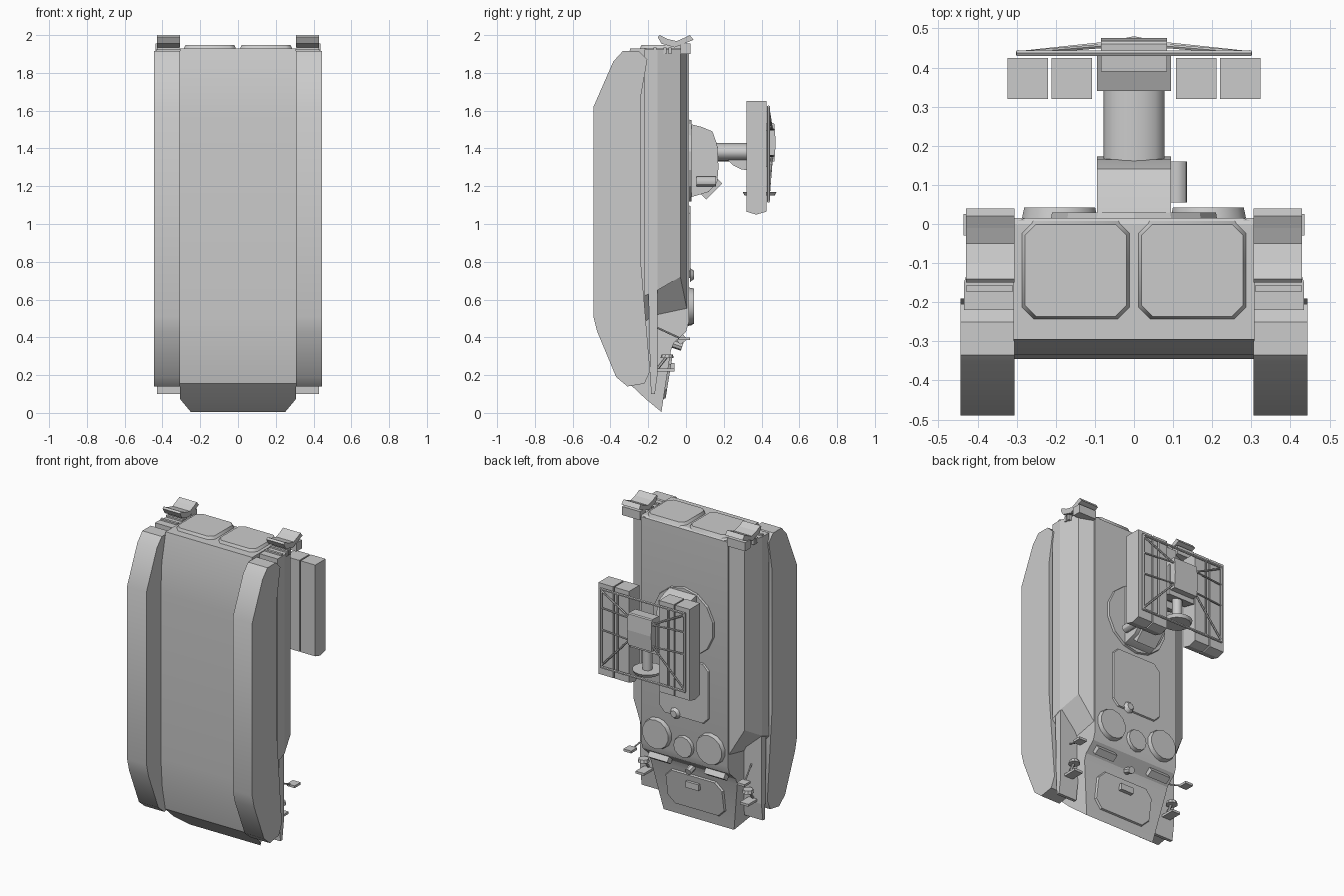
import bpy, bmesh, math
from mathutils import Vector, Matrix

if "Cube" in bpy.data.objects:
    bpy.data.objects.remove(bpy.data.objects["Cube"])

grey = bpy.data.materials.new("plain grey")
grey.diffuse_color = (0.6, 0.6, 0.6, 1)
grey.use_nodes = True
grey.node_tree.nodes["Principled BSDF"].inputs["Base Color"].default_value = grey.diffuse_color


def finish(name, bm, smooth=None):
    bmesh.ops.recalc_face_normals(bm, faces=bm.faces)
    me = bpy.data.meshes.new(name)
    bm.to_mesh(me)
    bm.free()
    me.materials.append(grey)
    ob = bpy.data.objects.new(name, me)
    bpy.context.collection.objects.link(ob)
    if smooth:
        bpy.ops.object.select_all(action='DESELECT')
        ob.select_set(True)
        bpy.context.view_layer.objects.active = ob
        bpy.ops.object.shade_smooth_by_angle(angle=math.radians(smooth))
    return ob


def loft(name, a, b, smooth=None):
    """Solid between two matching rings of points."""
    bm = bmesh.new()
    va = [bm.verts.new(p) for p in a]
    vb = [bm.verts.new(p) for p in b]
    n = len(va)
    for i in range(n):
        j = (i + 1) % n
        bm.faces.new((va[i], va[j], vb[j], vb[i]))
    bm.faces.new(va)
    bm.faces.new(vb)
    return finish(name, bm, smooth)


def side_prism(name, prof, x0, x1, smooth=None):
    """Profile of (y, z) extruded along x."""
    return loft(name, [(x0, y, z) for y, z in prof], [(x1, y, z) for y, z in prof], smooth)


def box(name, x0, x1, y0, y1, z0, z1, tilt=0):
    c = Vector(((x0 + x1) / 2, (y0 + y1) / 2, (z0 + z1) / 2))
    bm = bmesh.new()
    bmesh.ops.create_cube(bm, size=1, matrix=Matrix.Translation(c) @ Matrix.Rotation(math.radians(tilt), 4, 'X')
                          @ Matrix.Diagonal((x1 - x0, y1 - y0, z1 - z0, 1)))
    return finish(name, bm)


def rod(name, p, q, r1, r2=None, seg=6, smooth=None):
    p, q = Vector(p), Vector(q)
    d = q - p
    bm = bmesh.new()
    bmesh.ops.create_cone(bm, cap_ends=True, segments=seg, radius1=r1, radius2=r1 if r2 is None else r2, depth=d.length,
                          matrix=Matrix.Translation((p + q) / 2) @ d.to_track_quat('Z', 'Y').to_matrix().to_4x4())
    return finish(name, bm, smooth)


def octagon(w0, w1, h0, h1, c):
    return [(w0 + c, h0), (w1 - c, h0), (w1, h0 + c), (w1, h1 - c),
            (w1 - c, h1), (w0 + c, h1), (w0, h1 - c), (w0, h0 + c)]


# Central hull with tapered nose
hull = [(-0.295, 1.93), (-0.335, 1.75), (-0.345, 1.55), (-0.345, 0.5), (-0.33, 0.3), (-0.30, 0.155), (-0.215, 0.075),
        (-0.13, 0.005), (-0.08, 0.33), (-0.065, 0.37), (0.0, 0.43), (0.015, 0.48), (0.015, 1.92), (0.0, 1.93)]


def half(z):
    return 0.25 if z < 0.03 else 0.308


loft("hull", [(-half(z), y, z) for y, z in hull], [(half(z), y, z) for y, z in hull], 25)

track = [(-0.49, 1.62), (-0.385, 1.86), (-0.335, 1.915), (-0.25, 1.915), (-0.205, 1.87), (-0.24, 1.67), (-0.24, 0.81),
         (-0.19, 0.22), (-0.22, 0.155), (-0.31, 0.14), (-0.37, 0.19), (-0.47, 0.43), (-0.49, 0.51)]
sponson = [(0.28, 0.015, 0.50), (0.395, -0.03, 0.72), (0.435, -0.15, 0.65), (0.435, -0.22, 0.62), (0.28, -0.22, 0.45)]
wing = [(-0.15, 1.99), (-0.13, 1.955), (-0.06, 1.935), (0.04, 1.975), (0.02, 2.0), (-0.01, 1.985),
        (-0.05, 1.968), (-0.1, 1.98), (-0.14, 2.0)]

for s, side in ((-1, "left"), (1, "right")):
    def bx(name, x0, x1, *r):
        return box(f"{side}_{name}", min(s * x0, s * x1), max(s * x0, s * x1), *r)

    side_prism(f"{side}_track", track, s * 0.306, s * 0.444, 40)
    loft(f"{side}_sponson", [(s * x, y, z) for x, y, z in sponson], [(s * x, y, 1.925) for x, y, z in sponson])
    # Front fender and flap
    side_prism(f"{side}_fender", [(-0.15, 0.7), (-0.15, 0.21), (-0.165, 0.1), (-0.185, 0.1), (-0.19, 0.22), (-0.2, 0.7)],
               s * 0.3, s * 0.43)
    # Rear corner brackets
    side_prism(f"{side}_rear_bracket", wing, s * 0.306, s * 0.43)
    bx("bracket_foot", 0.31, 0.436, -0.03, 0.025, 1.9, 1.955)
    for y in (-0.085, -0.11, -0.165):
        bx("rear_step", 0.31, 0.43, y - 0.008, y + 0.008, 1.9, 1.935)
    # Rear panels, pillowed
    o = octagon(min(s * 0.01, s * 0.288), max(s * 0.01, s * 0.288), -0.245, 0.008, 0.03)
    cx, cy = s * 0.149, -0.118
    loft(f"{side}_rear_panel", [(x, y, 1.925) for x, y in o],
         [(cx + (x - cx) * 0.93, cy + (y - cy) * 0.93, 1.948) for x, y in o], 60)
    # Crew hatch, headlight, mirror
    rod(f"{side}_hatch", (s * 0.19, 0.01, 0.565), (s * 0.19, 0.042, 0.565), 0.1, 0.093, 14, 30)
    rod(f"{side}_headlight", (s * 0.37, -0.1, 0.29), (s * 0.37, -0.1, 0.31), 0.035, 0.03, 10, 30)
    rod(f"{side}_headlight_stem", (s * 0.37, -0.155, 0.23), (s * 0.37, -0.1, 0.3), 0.008)
    bx("marker_lamp", 0.34, 0.4, -0.15, -0.06, 0.22, 0.235)
    rod(f"{side}_mirror_arm", (s * 0.36, -0.15, 0.45), (s * 0.4, -0.02, 0.39), 0.005)
    bx("mirror", 0.375, 0.43, -0.04, 0.02, 0.385, 0.4)
    # Launch tubes with pointed ends
    for x in (0.107, 0.22):
        side_prism(f"{side}_launch_box", [(0.32, 1.65), (0.425, 1.65), (0.425, 1.065), (0.372, 1.05), (0.32, 1.065)],
                   s * x, s * (x + 0.104))
    # Frame upright and braces
    rod(f"{side}_frame_upright", (s * 0.295, 0.437, 1.12), (s * 0.295, 0.437, 1.62), 0.008)
    rod(f"{side}_frame_inner_upright", (s * 0.18, 0.437, 1.12), (s * 0.18, 0.437, 1.62), 0.006)
    for z0, z1 in ((1.5, 1.61), (1.36, 1.13)):
        rod(f"{side}_frame_brace", (s * 0.08, 0.455, z0), (s * 0.295, 0.437, z1), 0.006)
    for z in (1.36, 1.5):
        rod(f"{side}_frame_tie", (s * 0.08, 0.46, z), (s * 0.295, 0.437, z), 0.006)

# Launcher frame rails
for z in (1.12, 1.62):
    rod("frame_rail", (-0.3, 0.437, z), (0.3, 0.437, z), 0.008)

# Deck: centre hatch, engine cover, periscope
rod("centre_hatch", (0, 0.01, 0.53), (0, 0.035, 0.53), 0.07, 0.065, 12, 30)
cover = octagon(-0.18, 0.18, 0.71, 1.1, 0.04)
loft("engine_cover", [(x, 0.01, z) for x, z in cover], [(x * 0.96, 0.024, 0.905 + (z - 0.905) * 0.97) for x, z in cover])
rod("periscope", (0.06, 0.02, 0.73), (0.06, 0.042, 0.73), 0.038, 0.022, 8, 50)


# Nose plate fittings follow the slope of the nose
def nose(z, lift=0.0):
    return -0.13 + (z - 0.005) * 0.154 + lift


panel = octagon(-0.21, 0.21, 0.07, 0.31, 0.05)
loft("nose_panel", [(x, nose(z, -0.01), z) for x, z in panel],
     [(x * 0.95, nose(z, 0.012), 0.19 + (z - 0.19) * 0.94) for x, z in panel])
box("nose_handle", -0.045, 0.045, -0.1, -0.06, 0.225, 0.265)
rod("nose_lamp", (0, -0.08, 0.37), (0, -0.02, 0.35), 0.022, seg=8)
for x in (-0.2, 0.2):
    box("vision_block", x - 0.07, x + 0.07, -0.05, -0.005, 0.37, 0.42, 35)

# Turret ring and body
rod("turret_ring", (0, 0.0, 1.335), (0, 0.03, 1.335), 0.22, 0.215, 14)
turret = [(0.02, 1.53), (0.08, 1.515), (0.14, 1.49), (0.165, 1.42), (0.172, 1.3), (0.165, 1.22), (0.12, 1.17), (0.02, 1.14)]
side_prism("turret_body", turret, -0.095, 0.095, 45)
rod("turret_sight", (0.11, 0.055, 1.225), (0.11, 0.16, 1.225), 0.026, seg=12, smooth=30)
box("turret_front_box", -0.07, 0.07, 0.07, 0.19, 1.165, 1.22, 45)

# Mast with knuckle
mast = [(0.078 * math.cos(a * math.tau / 16), 1.38 + 0.05 * math.sin(a * math.tau / 16)) for a in range(16)]
loft("mast", [(x, 0.15, z) for x, z in mast], [(x, 0.42, z) for x, z in mast], 40)
side_prism("mast_knuckle", [(0.22, 1.34), (0.32, 1.34), (0.32, 1.285), (0.29, 1.29), (0.25, 1.31)], -0.05, 0.05, 40)

# Launcher head box and sensor dish
side_prism("launcher_head", [(0.39, 1.53), (0.46, 1.535), (0.468, 1.53), (0.475, 1.43), (0.468, 1.33), (0.39, 1.33)],
           -0.085, 0.085)
side_prism("head_collar", [(0.34, 1.46), (0.43, 1.5), (0.43, 1.3), (0.34, 1.32)], -0.095, 0.095)
rod("sensor_dish", (0, 0.39, 1.15), (0, 0.39, 1.17), 0.08, 0.09, 16, 30)
rod("dish_stem", (0, 0.39, 1.16), (0, 0.39, 1.33), 0.03, seg=8, smooth=50)
